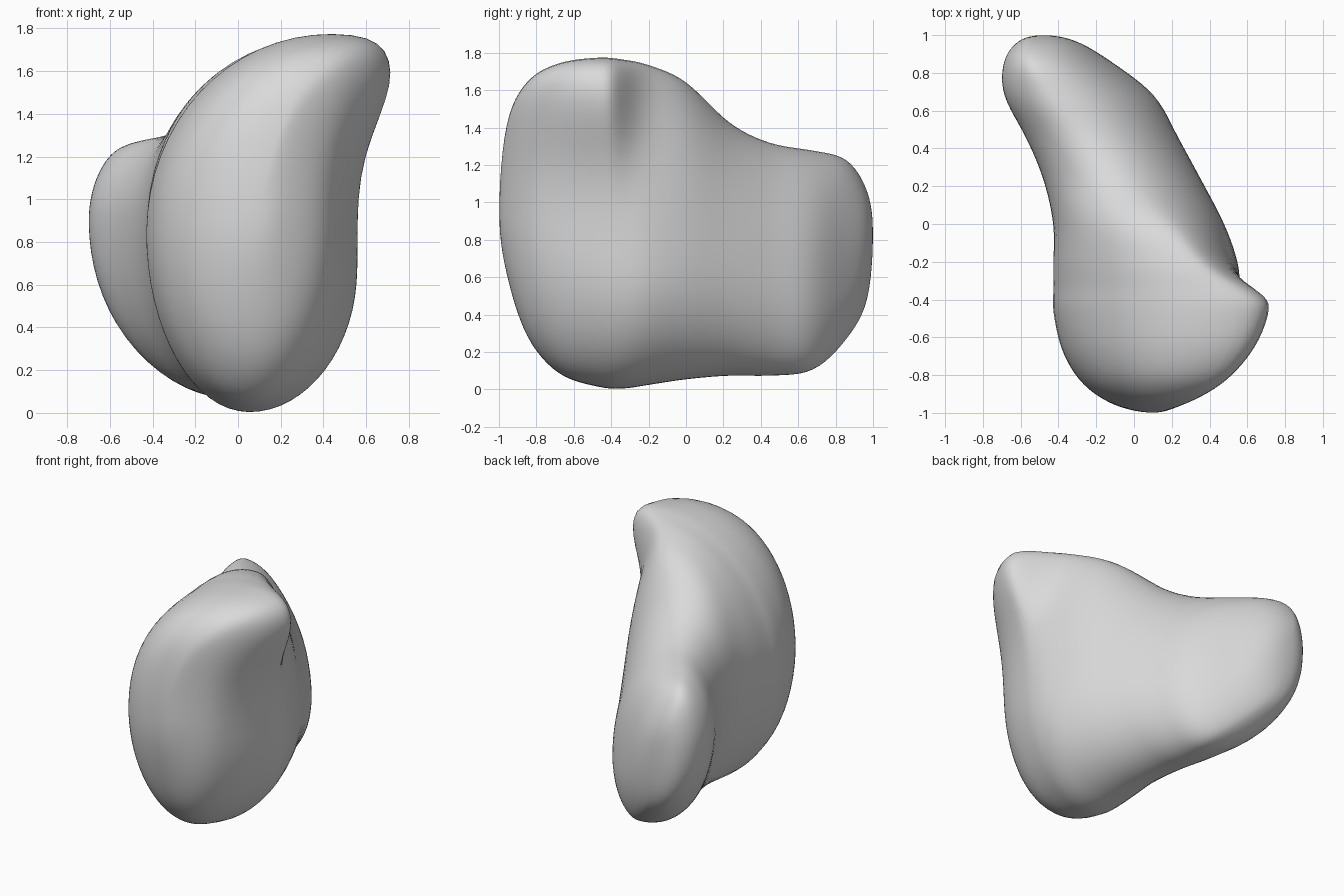
import bpy
import bmesh
from math import sin, cos, pi, exp, hypot, sqrt

SEGMENTS = 64
STEPS = 6

default_cube = bpy.data.objects.get("Cube")
if default_cube:
    bpy.data.objects.remove(default_cube, do_unlink=True)

# Cross-sections from front to back:
# y, then x and z of the rightmost, top, leftmost and bottom points
SECTIONS = [
    (-1, .1, .95, .1, .95, .1, .95, .1, .95),
    (-.96, .24, .97, .2, 1.42, -.1, .9, .08, .62),
    (-.85, .39, .92, .32, 1.65, -.27, .87, .08, .28),
    (-.68, .48, .82, .41, 1.75, -.38, .85, .06, .08),
    (-.47, .54, .72, .44, 1.78, -.43, .85, .05, .01),
    (-.34, .56, .68, .4, 1.77, -.43, .86, .05, 0),
    (-.2, .55, .66, .31, 1.74, -.43, .88, .03, .02),
    (0, .48, .66, .15, 1.65, -.43, .9, 0, .05),
    (.23, .36, .62, -.06, 1.43, -.48, .9, -.05, .07),
    (.45, .24, .56, -.24, 1.32, -.57, .9, -.08, .07),
    (.68, .11, .5, -.42, 1.28, -.69, .9, -.1, .1),
    (.86, -.12, .53, -.53, 1.23, -.69, .88, -.27, .27),
    (.97, -.31, .7, -.54, 1.06, -.61, .85, -.42, .48),
    (1, -.48, .83, -.48, .83, -.48, .83, -.48, .83),
]


def opposite(section):
    """Swap the extreme points so that the end caps close round."""
    y, *points = section
    return (y, *points[4:], *points[:4])


def spline(a, b, c, d, t):
    """Catmull-Rom blend of four neighbouring values."""
    return b + t / 2 * (c - a + t * (2 * a - 5 * b + 4 * c - d
                                     + t * (3 * (b - c) + d - a)))


def ring_points(section):
    """Closed outline of four elliptical quarters through the extremes."""
    y, xr, zr, xt, zt, xl, zl, xb, zb = section
    reach = .6 if y < -.43 else .14
    points = []
    for i in range(SEGMENTS):
        angle = 2 * pi * i / SEGMENTS
        c, s = cos(angle), sin(angle)
        side_x, side_z = (xr, zr) if c >= 0 else (xl, zl)
        end_x, end_z = (xt, zt) if s >= 0 else (xb, zb)
        x = end_x + (side_x - end_x) * abs(c)
        z = side_z + (end_z - side_z) * abs(s)
        # Blunt tip flaring out at the upper front corner
        flare = exp(-((z - 1.66) / .38) ** 2 - ((y + .43) / reach) ** 2)
        x += .25 * sqrt(max(xr - xl, 0)) * flare * max(c, 0) / hypot(c, .2)
        points.append((x, y, z))
    return points


# Blend the cross-sections lengthwise
padded = [opposite(SECTIONS[1]), *SECTIONS, opposite(SECTIONS[-2])]
blended = []
for i in range(len(SECTIONS) - 1):
    for step in range(STEPS):
        blended.append([spline(*values, step / STEPS)
                        for values in zip(*padded[i:i + 4])])
blended.append(SECTIONS[-1])

# Skin the body
bm = bmesh.new()
rings = [[bm.verts.new(p) for p in ring_points(s)] for s in blended]
for first, second in zip(rings, rings[1:]):
    for i in range(SEGMENTS):
        j = (i + 1) % SEGMENTS
        bm.faces.new((first[i], first[j], second[j], second[i]))
bmesh.ops.remove_doubles(bm, verts=bm.verts, dist=.0005)
bmesh.ops.recalc_face_normals(bm, faces=bm.faces)

# Soften the seams between quarters and sections
for _ in range(5):
    bmesh.ops.smooth_vert(bm, verts=bm.verts, factor=.5, use_axis_x=True,
                          use_axis_y=True, use_axis_z=True)
for face in bm.faces:
    face.smooth = True
mesh = bpy.data.meshes.new("stone_body")
bm.to_mesh(mesh)
bm.free()

# Plain grey material
grey = bpy.data.materials.new("plain grey")
grey.use_nodes = True
grey.diffuse_color = (.7, .7, .7, 1)
shader = next(n for n in grey.node_tree.nodes if n.type == "BSDF_PRINCIPLED")
shader.inputs["Base Color"].default_value = grey.diffuse_color
mesh.materials.append(grey)

body = bpy.data.objects.new("stone_body", mesh)
bpy.context.collection.objects.link(body)
